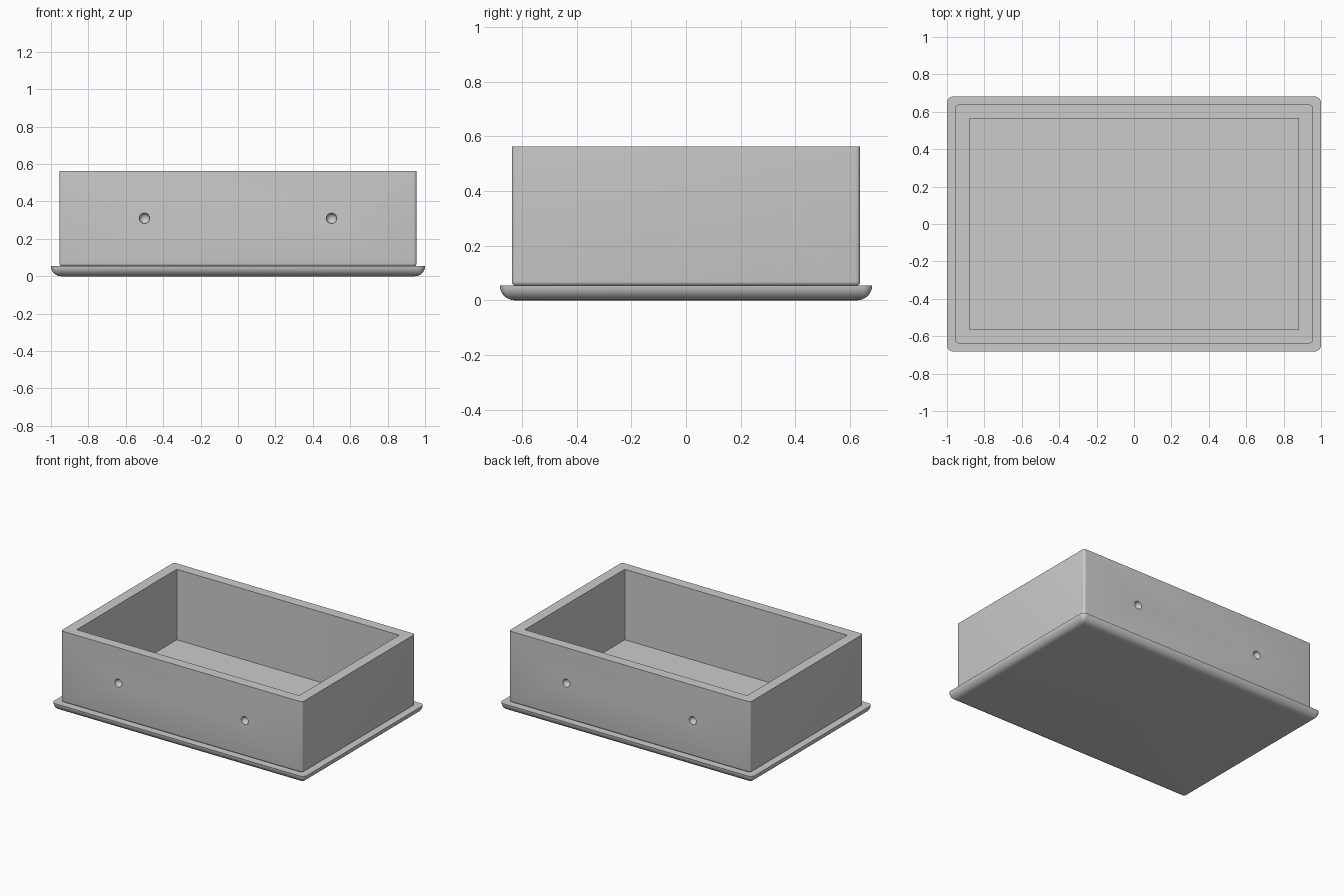
import bpy, bmesh
from math import sin, cos, pi, radians

cube = bpy.data.objects.get("Cube")
if cube:
    bpy.data.objects.remove(cube, do_unlink=True)

grey = bpy.data.materials.new("plain grey")
grey.use_nodes = True
grey.diffuse_color = (0.6, 0.6, 0.6, 1)
grey.node_tree.nodes["Principled BSDF"].inputs["Base Color"].default_value = (0.6, 0.6, 0.6, 1)


def ring(bm, hx, hy, z, r, steps=6):
    """Rounded rectangle of vertices at height z."""
    verts = []
    for i, (sx, sy) in enumerate(((1, 1), (-1, 1), (-1, -1), (1, -1))):
        for k in range(steps + 1):
            a = (i + k / steps) * pi / 2
            verts.append(bm.verts.new((sx * (hx - r) + r * cos(a),
                                       sy * (hy - r) + r * sin(a), z)))
    return verts


def bridge(bm, a, b):
    for i in range(len(a)):
        j = (i + 1) % len(a)
        bm.faces.new((a[i], a[j], b[j], b[i]))


def finish(bm, name):
    bmesh.ops.recalc_face_normals(bm, faces=bm.faces)
    mesh = bpy.data.meshes.new(name)
    bm.to_mesh(mesh)
    bm.free()
    obj = bpy.data.objects.new(name, mesh)
    bpy.context.collection.objects.link(obj)
    mesh.materials.append(grey)
    return obj


def smooth(obj):
    bpy.ops.object.select_all(action='DESELECT')
    obj.select_set(True)
    bpy.context.view_layer.objects.active = obj
    bpy.ops.object.shade_smooth_by_angle(angle=radians(35))


def rounded_bottom(bm, hx, hy, z0, z1, edge, corner, steps):
    """Closed floor and quarter-round lower edge; returns the widest ring."""
    prev = None
    for k in range(steps + 1):
        t = k / steps * pi / 2
        d = edge * (1 - sin(t))
        cur = ring(bm, hx - d, hy - d, z0 + edge * (1 - cos(t)), max(corner - d, 0.004))
        if prev:
            bridge(bm, prev, cur)
        else:
            bm.faces.new(cur)
        prev = cur
    if z1 > z0 + edge:
        top = ring(bm, hx, hy, z1, corner)
        bridge(bm, prev, top)
        prev = top
    return prev


BASE_TOP, BOX_TOP = 0.055, 0.563
HX, HY = 0.955, 0.638

# Base flange with rounded underside and sharp upper edge
bm = bmesh.new()
bm.faces.new(rounded_bottom(bm, 1.0, 0.682, 0, BASE_TOP, BASE_TOP, 0.035, 8))
smooth(finish(bm, "base_flange"))

# Open box: softened outer corners, square cavity
bm = bmesh.new()
outer = rounded_bottom(bm, HX, HY, BASE_TOP - 0.002, BOX_TOP, 0.016, 0.016, 4)
rim = ring(bm, 0.88, 0.565, BOX_TOP, 0.001)
floor = ring(bm, 0.88, 0.565, BASE_TOP + 0.004, 0.001)
bridge(bm, outer, rim)
bridge(bm, rim, floor)
bm.faces.new(floor)
box = finish(bm, "box_walls")

# Round dimples in the front and back walls
bm = bmesh.new()
for x in (-0.5, 0.5):
    for y in (-HY, HY):
        ball = bmesh.ops.create_uvsphere(bm, u_segments=24, v_segments=16, radius=0.028)
        bmesh.ops.translate(bm, verts=ball["verts"], vec=(x, y, 0.31))
cutter = finish(bm, "dimple_cutter")
cutter.hide_render = True
cut = box.modifiers.new("dimples", 'BOOLEAN')
cut.object = cutter
cut.solver = 'EXACT'
bpy.context.view_layer.objects.active = box
bpy.ops.object.modifier_apply(modifier=cut.name)
bpy.data.objects.remove(cutter, do_unlink=True)
smooth(box)
